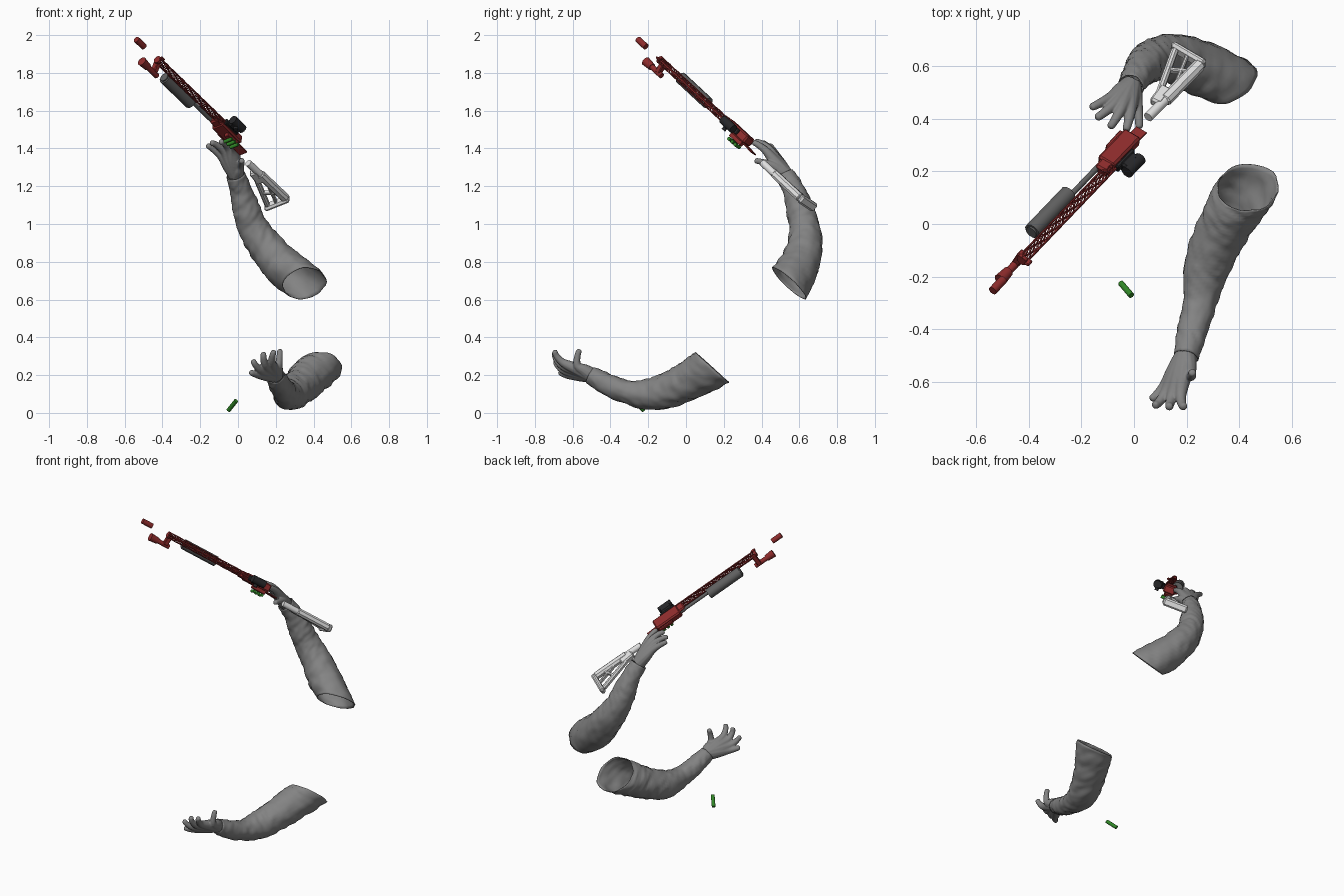
import bpy, bmesh, math
from mathutils import Vector, Matrix, noise

cube = bpy.data.objects.get("Cube")
if cube:
    bpy.data.objects.remove(cube, do_unlink=True)


def material(name, r, g, b):
    m = bpy.data.materials.new(name)
    m.use_nodes = True
    m.diffuse_color = (r, g, b, 1)
    m.node_tree.nodes["Principled BSDF"].inputs["Base Color"].default_value = (r, g, b, 1)
    return m


GREY = material("sleeve grey", .23, .23, .23)
PUMP = material("dark grey", .12, .12, .12)
WHITE = material("stock white", .75, .75, .75)
RED = material("red metal", .27, .025, .025)
BLACK = material("black", .02, .02, .022)
GREEN = material("shell green", .03, .24, .02)

# Gun frame: x runs to the muzzle, z is the gun's own up
fwd = Vector((-.575, -.6, .556)).normalized()
up = Vector((.82, -.45, .3))
up = (up - fwd * up.dot(fwd)).normalized()
side = up.cross(fwd)
GUN = Matrix((fwd, side, up)).transposed().to_4x4()
GUN.translation = (-.055, .25, 1.51)
WORLD = Matrix.Identity(4)
# The detached stock sits a little beside the barrel axis
STOCK = GUN @ Matrix.Translation((0, .035, -.015))


def finish(name, bm, mat, frame=WORLD, smooth=True):
    bmesh.ops.recalc_face_normals(bm, faces=bm.faces)
    me = bpy.data.meshes.new(name)
    bm.to_mesh(me)
    bm.free()
    me.materials.append(mat)
    ob = bpy.data.objects.new(name, me)
    ob.matrix_world = frame
    bpy.context.collection.objects.link(ob)
    if smooth:
        bpy.ops.object.select_all(action='DESELECT')
        ob.select_set(True)
        bpy.context.view_layer.objects.active = ob
        bpy.ops.object.shade_smooth_by_angle(angle=math.radians(40))
    return ob


def beam(name, p, q, width, height, mat, bevel=.004, frame=GUN):
    """Bevelled box running from p to q."""
    p, q = Vector(p), Vector(q)
    d = (q - p).normalized()
    across = (Vector((0, 1, 0)) - d * d.y).normalized()
    m = Matrix((d, across, d.cross(across))).transposed().to_4x4()
    m.translation = (p + q) / 2
    bm = bmesh.new()
    bmesh.ops.create_cube(bm, size=1, matrix=m @ Matrix.Diagonal(((q - p).length, width, height, 1)))
    ob = finish(name, bm, mat, frame, smooth=False)
    mod = ob.modifiers.new("edges", 'BEVEL')
    mod.width = bevel


def rod(name, p, q, r, mat, frame=GUN, r2=None, sides=20):
    p, q = Vector(p), Vector(q)
    m = Matrix.Translation((p + q) / 2) @ (q - p).to_track_quat('Z', 'Y').to_matrix().to_4x4()
    bm = bmesh.new()
    bmesh.ops.create_cone(bm, cap_ends=True, segments=sides, radius1=r, radius2=r2 or r,
                          depth=(q - p).length, matrix=m)
    finish(name, bm, mat, frame)


def spline(pts, steps):
    """Smooth path through (x, y, z, radius) points."""
    pts = [Vector(p) for p in pts]
    ext = [2 * pts[0] - pts[1]] + pts + [2 * pts[-1] - pts[-2]]
    out = []
    for a, b, c, d in zip(ext, ext[1:], ext[2:], ext[3:]):
        for k in range(steps):
            t = k / steps
            out.append(.5 * (2 * b + (c - a) * t + (2 * a - 5 * b + 4 * c - d) * t * t
                             + (3 * b - a - 3 * c + d) * t ** 3))
    return out + [pts[-1]]


def loft(bm, pts, steps, sides, wrinkle=0, end_normal=None, cap=True):
    path = spline(pts, steps)
    n = len(path)
    ref, rings = Vector((1, .2, .1)), []
    for i, p in enumerate(path):
        t = (path[min(i + 1, n - 1)] - path[max(i - 1, 0)]).to_3d().normalized()
        if end_normal:
            w = max(0, 1 - (n - 1 - i) / (1.6 * steps))
            t = t.lerp(Vector(end_normal).normalized(), w).normalized()
        ref = (ref - t * ref.dot(t)).normalized()
        other = t.cross(ref)
        ring = []
        for k in range(sides):
            a = math.tau * k / sides
            c, s = math.cos(a), math.sin(a)
            f = noise.noise(Vector((c * 1.3, s * 1.3, i * .45 + 2 * c))) + .5 * noise.noise(Vector((c * 3, s * 3, i * .3)))
            ring.append(bm.verts.new(p.to_3d() + (ref * c + other * s) * p.w * (1 + wrinkle * f)))
        rings.append(ring)
    for a, b in zip(rings, rings[1:]):
        for k in range(sides):
            j = (k + 1) % sides
            bm.faces.new((a[k], a[j], b[j], b[k]))
    if cap:
        bm.faces.new(rings[0])
        bm.faces.new(rings[-1])


def sleeve(name, pts, end_normal):
    bm = bmesh.new()
    loft(bm, pts, 9, 36, .08, end_normal, cap=False)
    ob = finish(name, bm, GREY)
    for poly in ob.data.polygons:
        poly.use_smooth = True
    mod = ob.modifiers.new("cloth", 'SOLIDIFY')
    mod.thickness = .004


def hand(name, wrist, fingers):
    """Fingers grow from the wrist through their knuckles and fuse into a palm."""
    bm = bmesh.new()
    wrist = Vector(wrist)
    for knuckle, tip in fingers:
        k, t = Vector(knuckle), Vector(tip)
        mid = k.lerp(t, .55) + (k - wrist) * .08
        rounded = t + (t - mid).normalized() * .007
        pts = [(*wrist, .042), (*wrist.lerp(k, .5), .034), (*k, .022), (*mid, .017),
               (*t, .0145), (*rounded, .006)]
        loft(bm, pts, 4, 12)
    ob = finish(name, bm, GREY)
    mod = ob.modifiers.new("fuse", 'REMESH')
    mod.mode = 'VOXEL'
    mod.voxel_size = .004
    mod.use_smooth_shade = True
    mod = ob.modifiers.new("soften", 'SMOOTH')
    mod.iterations = 4


# Arms
sleeve("upper_sleeve", [(-.012, .525, 1.26, .05), (.015, .57, 1.18, .058), (.04, .60, 1.09, .072),
                        (.075, .625, .99, .08), (.14, .63, .89, .092), (.235, .60, .78, .106),
                        (.35, .548, .685, .119)], (.2, -.66, -.7))
hand("upper_hand", (-.012, .525, 1.262), [
    ((-.09, .48, 1.36), (-.16, .445, 1.415)), ((-.075, .455, 1.385), (-.14, .405, 1.43)),
    ((-.05, .435, 1.40), (-.09, .37, 1.435)), ((-.015, .425, 1.385), (-.03, .36, 1.43)),
    ((.012, .46, 1.31), (.02, .37, 1.335))])
sleeve("lower_sleeve", [(.198, -.505, .2, .047), (.222, -.41, .148, .058), (.25, -.30, .108, .064),
                        (.275, -.17, .1, .088), (.325, -.05, .138, .097), (.378, .05, .19, .107),
                        (.433, .14, .24, .12)], (.02, .67, .74))
hand("lower_hand", (.197, -.5, .2), [
    ((.115, -.62, .2), (.068, -.665, .215)), ((.12, -.645, .225), (.08, -.69, .275)),
    ((.145, -.655, .25), (.135, -.695, .315)), ((.178, -.65, .265), (.19, -.695, .325)),
    ((.215, -.575, .25), (.222, -.565, .33))])

# Vented barrel shroud: twisted grid turned into struts
bm = bmesh.new()
rows, sides, rings = 18, 6, []
for i in range(rows + 1):
    angles = [math.tau * (k + .5 * i) / sides for k in range(sides)]
    rings.append([bm.verts.new((.65 * i / rows, .019 * math.cos(a), .019 * math.sin(a))) for a in angles])
for a, b in zip(rings, rings[1:]):
    for k in range(sides):
        j = (k + 1) % sides
        bm.faces.new((a[k], a[j], b[k]))
        bm.faces.new((a[j], b[j], b[k]))
shroud = finish("barrel_shroud", bm, RED, GUN, smooth=False)
mod = shroud.modifiers.new("struts", 'WIREFRAME')
mod.thickness = .0055
for z in (-.019, .019):
    beam("barrel_rail", (0, 0, z), (.65, 0, z), .01, .006, RED, .002)
beam("front_sight", (.625, 0, .026), (.655, 0, .026), .012, .02, RED)
rod("shroud_collar", (.635, 0, 0), (.65, 0, 0), .021, RED)

# Muzzle piece, and the small lamp clamped beside the shroud
rod("muzzle_piece", (.77, 0, 0), (.84, 0, 0), .017, RED)
rod("lamp_head", (.68, .06, -.034), (.735, .06, -.034), .02, RED, r2=.025)
rod("lamp_body", (.595, .06, -.034), (.69, .06, -.034), .015, RED)
beam("lamp_clamp", (.625, -.01, -.012), (.625, .06, -.034), .032, .03, RED)

# Magazine tube and pump
rod("magazine_tube", (.03, 0, -.04), (.30, 0, -.04), .011, PUMP)
rod("pump", (.265, 0, -.052), (.505, 0, -.052), .033, PUMP, sides=10)
rod("pump_cap", (.505, 0, -.052), (.512, 0, -.052), .024, PUMP, sides=10)

# Receiver
beam("receiver", (-.12, 0, -.024), (.06, 0, -.024), .05, .075, RED, .008)
beam("receiver_tail_plate", (-.19, .03, -.028), (-.09, .024, -.028), .008, .05, RED, .002)
beam("receiver_nose", (.05, 0, -.02), (.1, 0, -.018), .042, .055, RED, .008)
beam("trigger_plate", (-.11, 0, -.068), (-.01, 0, -.066), .024, .016, RED)

# Side shell carrier
beam("shell_carrier", (-.105, .034, -.012), (-.01, .034, -.012), .025, .026, RED, .002)
for i in range(3):
    x = -.086 + i * .027
    rod("spare_shell", (x, .058, -.038), (x, .058, .012), .0095, GREEN)

# Optic
beam("optic_base", (-.06, 0, .022), (.05, 0, .022), .032, .016, BLACK)
beam("optic_body", (-.045, 0, .045), (.035, 0, .045), .046, .036, BLACK, .008)
rod("optic_lens_tube", (-.05, 0, .062), (.04, 0, .062), .024, BLACK)
rod("optic_knob", (0, .018, .055), (0, .04, .055), .012, BLACK)

# Skeleton stock
rod("stock_tube", (-.26, 0, -.032), (-.6, 0, -.026), .019, WHITE, STOCK)
for name, p, q, width, height, bevel in (
        ("stock_comb", (-.36, 0, -.03), (-.605, 0, -.028), .044, .046, .012),
        ("butt_plate", (-.608, 0, -.012), (-.608, 0, -.168), .05, .028, .01),
        ("stock_lower_strut", (-.35, 0, -.055), (-.6, 0, -.145), .034, .026, .008),
        ("stock_grip_block", (-.33, 0, -.048), (-.42, 0, -.058), .04, .05, .008),
        ("stock_middle_strut", (-.45, 0, -.04), (-.6, 0, -.09), .026, .014, .004),
        ("stock_brace", (-.5, 0, -.105), (-.54, 0, -.04), .026, .016, .004)):
    beam(name, p, q, width, height, WHITE, bevel, STOCK)

# Loose shell near the ground
rod("loose_shell", (-.01, -.272, .064), (-.05, -.225, .014), .0115, GREEN, WORLD)
